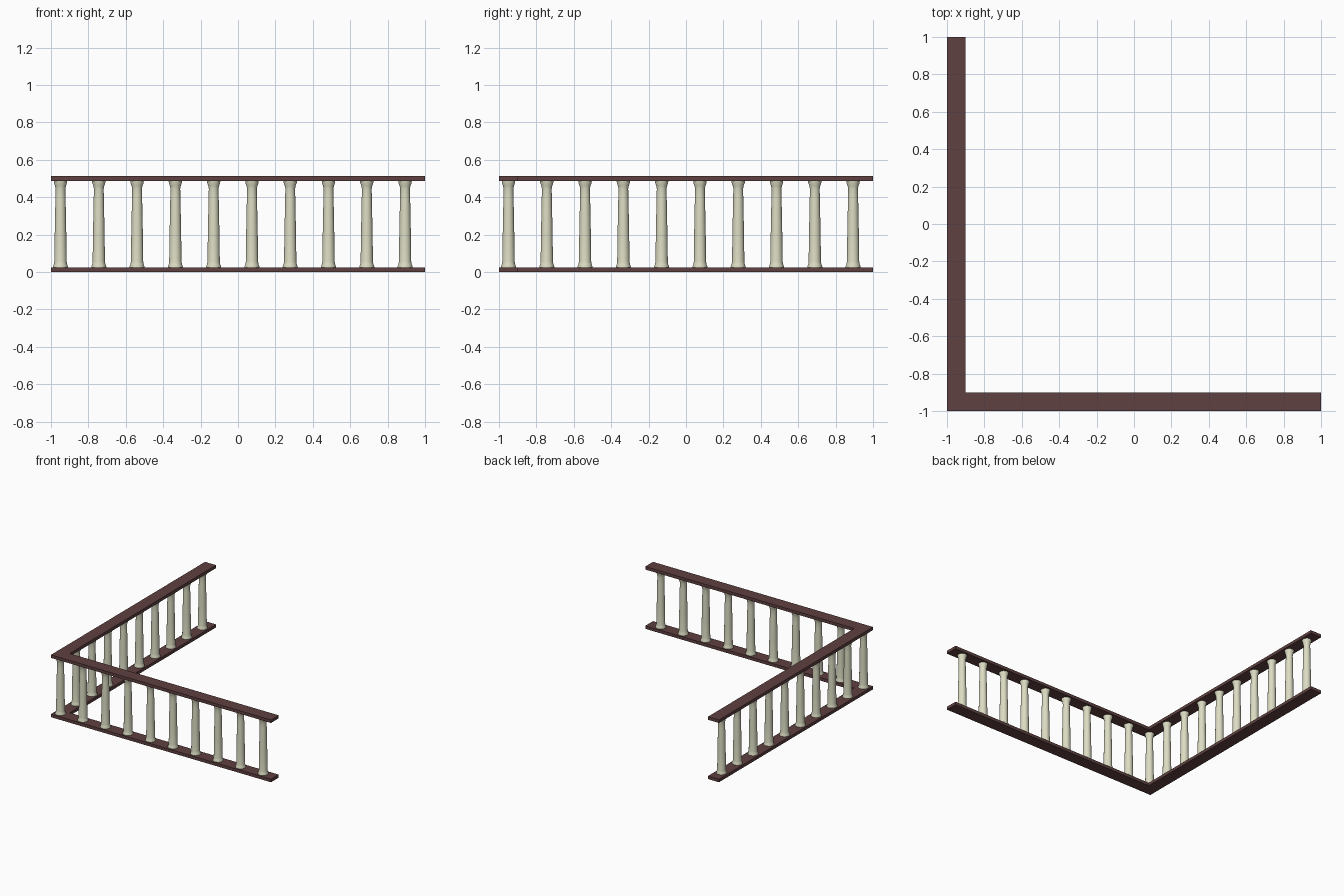
import bpy, bmesh, math

if "Cube" in bpy.data.objects:
    bpy.data.objects.remove(bpy.data.objects["Cube"])

def material(name, color):
    m = bpy.data.materials.new(name)
    m.diffuse_color = (*color, 1)
    m.use_nodes = True
    m.node_tree.nodes["Principled BSDF"].inputs["Base Color"].default_value = m.diffuse_color
    return m

wood = material("dark red wood", (0.115, 0.052, 0.052))
cream = material("cream stone", (0.72, 0.72, 0.55))

def make_object(name, bm, mat):
    bmesh.ops.recalc_face_normals(bm, faces=bm.faces)
    me = bpy.data.meshes.new(name)
    bm.to_mesh(me)
    bm.free()
    me.materials.append(mat)
    ob = bpy.data.objects.new(name, me)
    bpy.context.collection.objects.link(ob)
    return ob

# L-shaped rails
def rail(name, z0, z1):
    pts = [(-1, -1), (1, -1), (1, -0.9), (-0.9, -0.9), (-0.9, 1), (-1, 1)]
    bm = bmesh.new()
    face = bm.faces.new([bm.verts.new((x, y, z0)) for x, y in pts])
    ext = bmesh.ops.extrude_face_region(bm, geom=[face], use_keep_orig=True)
    for v in ext["geom"]:
        if isinstance(v, bmesh.types.BMVert):
            v.co.z = z1
    make_object(name, bm, wood)

rail("bottom_rail", 0, 0.025)
rail("top_rail", 0.487, 0.512)

# Turned baluster: (radius, height) profile with flared foot and head
PROFILE = [(0.040, 0.024), (0.040, 0.029), (0.035, 0.042), (0.033, 0.055),
           (0.031, 0.20), (0.027, 0.40), (0.026, 0.445), (0.029, 0.460),
           (0.035, 0.477), (0.036, 0.488)]
SIDES = 24

def baluster(name, x, y):
    bm = bmesh.new()
    rings = [[bm.verts.new((x + r * math.cos(2 * math.pi * i / SIDES),
                            y + r * math.sin(2 * math.pi * i / SIDES), z))
              for i in range(SIDES)] for r, z in PROFILE]
    for a, b in zip(rings, rings[1:]):
        for i in range(SIDES):
            j = (i + 1) % SIDES
            bm.faces.new((a[i], a[j], b[j], b[i]))
    bm.faces.new(rings[0])
    bm.faces.new(rings[-1])
    ob = make_object(name, bm, cream)
    bpy.ops.object.select_all(action='DESELECT')
    ob.select_set(True)
    bpy.context.view_layer.objects.active = ob
    bpy.ops.object.shade_smooth_by_angle(angle=math.radians(40))

# Ten along each arm, sharing the corner baluster
for k in range(10):
    p = -0.949 + k * 0.2047
    baluster(f"front_baluster_{k}", p, -0.949)
    if k:
        baluster(f"side_baluster_{k}", -0.949, p)
